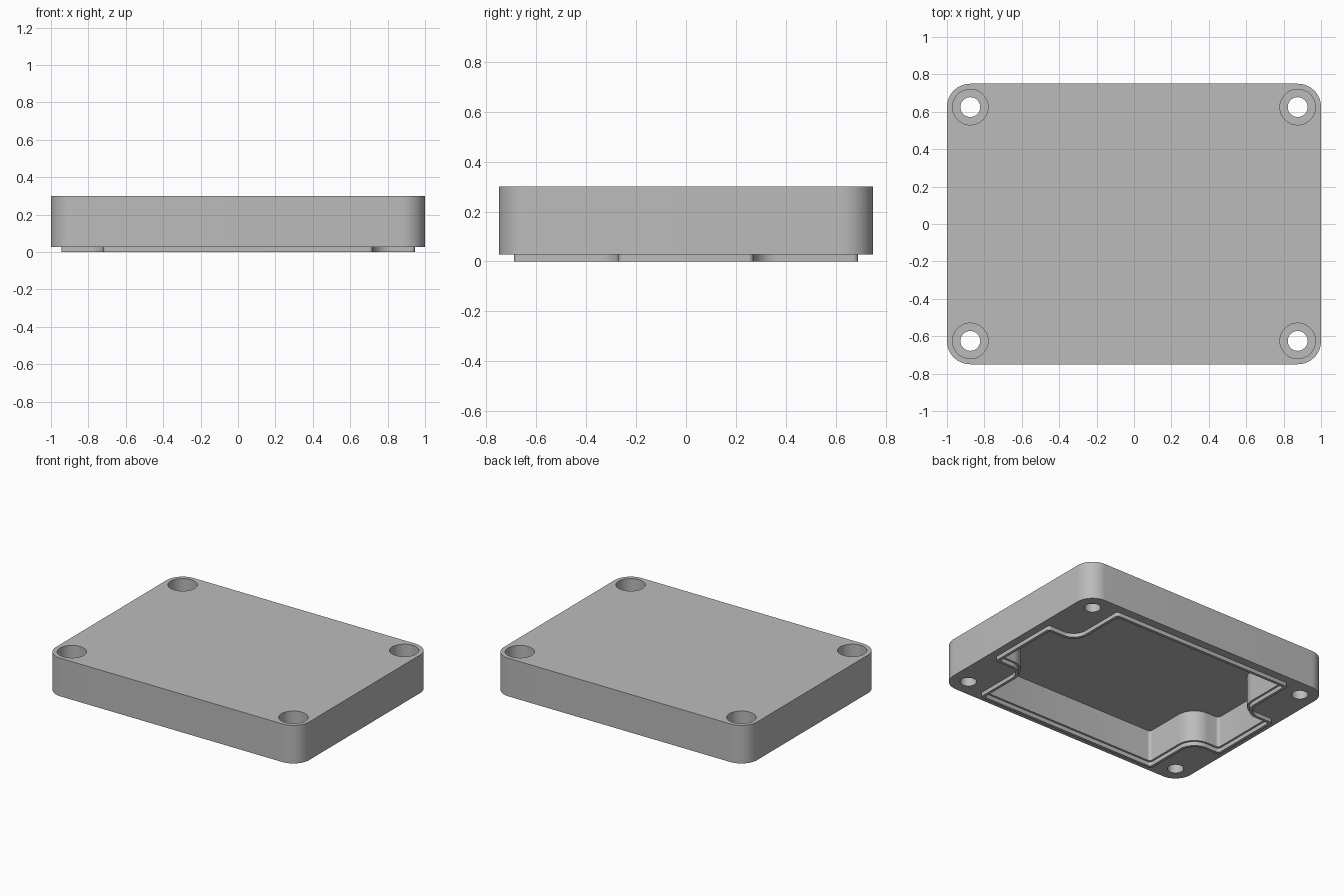
import bpy, bmesh, math

old = bpy.data.objects.get("Cube")
if old:
    bpy.data.objects.remove(old, do_unlink=True)

grey = bpy.data.materials.new("plain_grey")
grey.use_nodes = True
colour = (0.5, 0.5, 0.5, 1)
grey.diffuse_color = colour
grey.node_tree.nodes["Principled BSDF"].inputs["Base Color"].default_value = colour

RIM_Z, TOP_Z, CEILING_Z, BORE_Z = 0.028, 0.30, 0.25, 0.13
SCREW_X, SCREW_Y = 0.875, 0.625


def arc(cx, cy, r, start, end, steps=12):
    """Points on an arc, angles in degrees."""
    angles = [math.radians(start + (end - start) * i / steps) for i in range(steps + 1)]
    return [(cx + r * math.cos(a), cy + r * math.sin(a)) for a in angles]


def mirror_quarter(q):
    """Close a first-quadrant path into a full outline."""
    return (q + [(-x, y) for x, y in reversed(q)]
            + [(-x, -y) for x, y in q] + [(x, -y) for x, y in reversed(q)])


def notched_outline(inset):
    """Rectangle with a filleted notch around each screw."""
    w, h, nx, ny = (v - inset for v in (0.945, 0.69, 0.72, 0.27))
    r = 0.02
    f = 0.1 + inset
    quarter = (arc(w - r, ny - r, r, 0, 90, 6)
               + arc(nx + f, ny + f, f, 270, 180)
               + arc(nx - r, h - r, r, 0, 90, 6))
    return mirror_quarter(quarter)


def prism(name, outline, z0, z1):
    bm = bmesh.new()
    face = bm.faces.new([bm.verts.new((x, y, z0)) for x, y in outline])
    top = bmesh.ops.extrude_face_region(bm, geom=[face])["geom"]
    for v in top:
        if isinstance(v, bmesh.types.BMVert):
            v.co.z = z1
    bmesh.ops.recalc_face_normals(bm, faces=bm.faces)
    mesh = bpy.data.meshes.new(name)
    bm.to_mesh(mesh)
    bm.free()
    mesh.materials.append(grey)
    obj = bpy.data.objects.new(name, mesh)
    bpy.context.collection.objects.link(obj)
    return obj


def combine(target, tool, operation):
    tool.hide_render = True
    mod = target.modifiers.new(operation.lower(), 'BOOLEAN')
    mod.operation, mod.object, mod.solver = operation, tool, 'EXACT'
    bpy.ops.object.select_all(action='DESELECT')
    bpy.context.view_layer.objects.active = target
    target.select_set(True)
    bpy.ops.object.modifier_apply(modifier=mod.name)
    bpy.data.objects.remove(tool, do_unlink=True)


# Lid body with rounded corners concentric with the screws
lid = prism("lid", mirror_quarter(arc(SCREW_X, SCREW_Y, 0.125, 0, 90, 16)), RIM_Z, TOP_Z)

# Locating lip below the rim, then the hollow inside it
combine(lid, prism("lip", notched_outline(0), 0, 0.06), 'UNION')
combine(lid, prism("lip_recess", notched_outline(0.02), -0.1, RIM_Z + 0.001), 'DIFFERENCE')
combine(lid, prism("cavity", notched_outline(0.034), -0.1, CEILING_Z), 'DIFFERENCE')

# Counterbored screw holes
for sx in (-1, 1):
    for sy in (-1, 1):
        x, y = sx * SCREW_X, sy * SCREW_Y
        bore = arc(x, y, 0.095, 0, 360, 48)[:-1]
        hole = arc(x, y, 0.053, 0, 360, 40)[:-1]
        combine(lid, prism("counterbore", bore, BORE_Z, 0.4), 'DIFFERENCE')
        combine(lid, prism("screw_hole", hole, -0.1, 0.4), 'DIFFERENCE')

bpy.ops.object.shade_smooth_by_angle(angle=math.radians(30))
